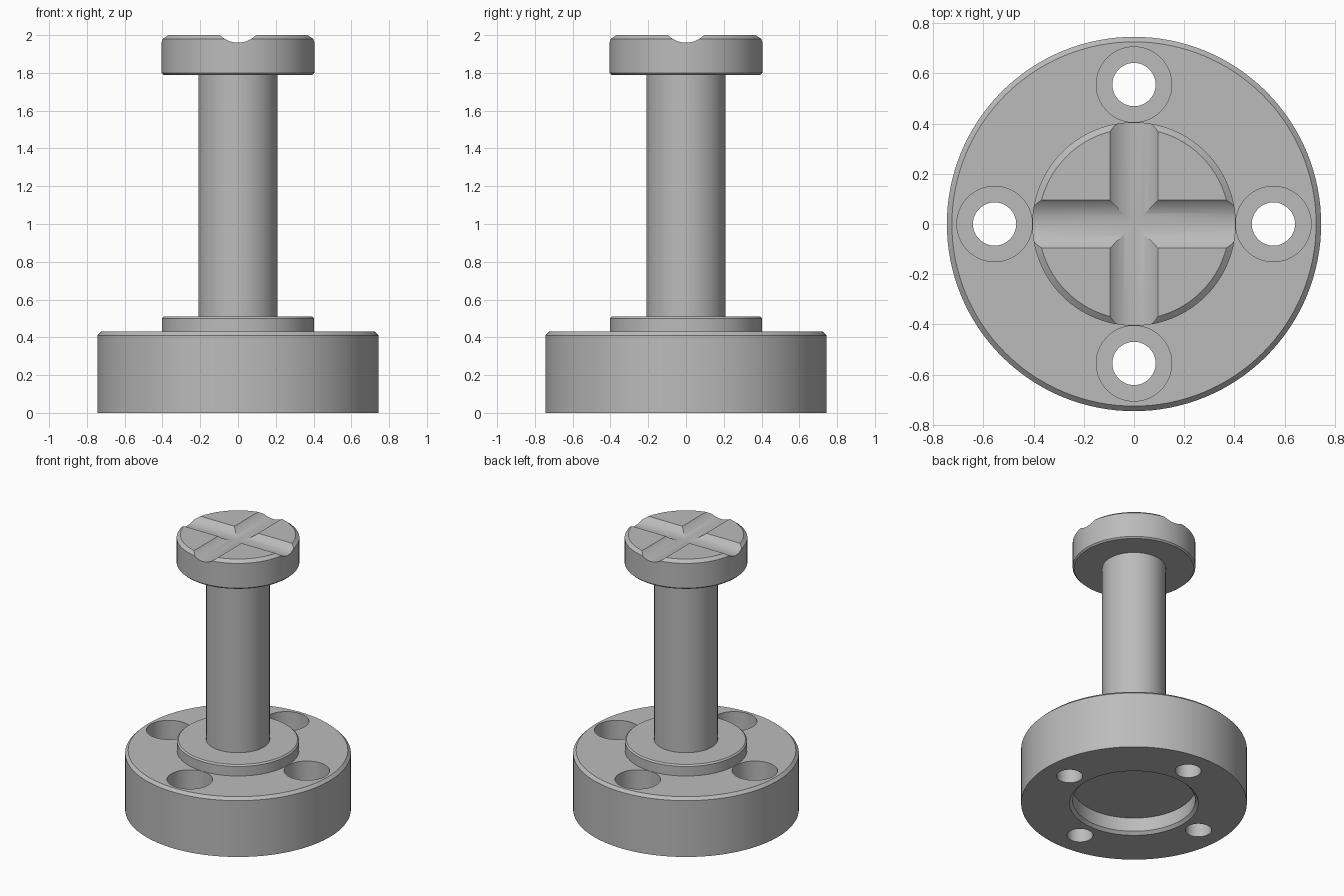
import bpy, bmesh, math
from mathutils import Matrix

cube = bpy.data.objects.get("Cube")
if cube:
    bpy.data.objects.remove(cube, do_unlink=True)

SEGMENTS = 128

steel = bpy.data.materials.new("grey_steel")
steel.use_nodes = True
steel.diffuse_color = (0.5, 0.5, 0.5, 1)
steel.node_tree.nodes["Principled BSDF"].inputs["Base Color"].default_value = (0.5, 0.5, 0.5, 1)


def add_object(name, bm):
    mesh = bpy.data.meshes.new(name)
    bmesh.ops.recalc_face_normals(bm, faces=bm.faces)
    bm.to_mesh(mesh)
    bm.free()
    mesh.materials.append(steel)
    obj = bpy.data.objects.new(name, mesh)
    bpy.context.collection.objects.link(obj)
    return obj


def lathe(name, profile):
    """Revolve (radius, z) points, starting and ending on the axis."""
    bm = bmesh.new()
    verts = [bm.verts.new((r, 0, z)) for r, z in profile]
    edges = [bm.edges.new(pair) for pair in zip(verts, verts[1:])]
    bmesh.ops.spin(bm, geom=verts + edges, cent=(0, 0, 0), axis=(0, 0, 1),
                   angle=math.tau, steps=SEGMENTS, use_duplicate=False)
    bmesh.ops.remove_doubles(bm, verts=bm.verts, dist=1e-5)
    return add_object(name, bm)


def cylinder(name, radius, length, matrix):
    bm = bmesh.new()
    bmesh.ops.create_cone(bm, cap_ends=True, segments=96, radius1=radius,
                          radius2=radius, depth=length, matrix=matrix)
    return add_object(name, bm)


def cut(target, cutter):
    """Subtract the cutter, then discard it."""
    cutter.hide_render = True
    mod = target.modifiers.new("cut", 'BOOLEAN')
    mod.operation, mod.solver, mod.object = 'DIFFERENCE', 'EXACT', cutter
    bpy.context.view_layer.objects.active = target
    bpy.ops.object.modifier_apply(modifier=mod.name)
    bpy.data.objects.remove(cutter, do_unlink=True)


# Base disc with a chamfered rim and a round recess underneath
base = lathe("base_flange", [(0, 0.12), (0.405, 0.12), (0.405, 0.02), (0.425, 0),
                             (0.745, 0), (0.745, 0.41), (0.725, 0.43), (0, 0.43)])

# Four counterbored screw holes
for i in range(4):
    angle = i * math.pi / 2
    x, y = 0.555 * math.cos(angle), 0.555 * math.sin(angle)
    cut(base, cylinder("hole_cutter", 0.086, 1.2, Matrix.Translation((x, y, 0.2))))
    cut(base, cylinder("counterbore_cutter", 0.15, 0.4, Matrix.Translation((x, y, 0.43))))

# Collar and shaft
collar = lathe("collar", [(0, 0.42), (0.403, 0.42), (0.403, 0.5), (0.393, 0.51), (0, 0.51)])
shaft = lathe("shaft", [(0, 0.5), (0.21, 0.5), (0.21, 1.8), (0, 1.8)])

# Head with two crossing rounded grooves
head = lathe("head", [(0, 1.79), (0.395, 1.79), (0.405, 1.8), (0.405, 1.98),
                      (0.38, 2.0), (0, 2.0)])
for axis in "XY":
    turn = Matrix.Translation((0, 0, 2.093)) @ Matrix.Rotation(math.pi / 2, 4, axis)
    cut(head, cylinder("groove_cutter", 0.133, 1.2, turn))

# Smooth round walls, sharp rims
bpy.ops.object.select_all(action='DESELECT')
for obj in (base, collar, shaft, head):
    obj.select_set(True)
bpy.context.view_layer.objects.active = base
bpy.ops.object.shade_smooth_by_angle(angle=math.radians(25))
